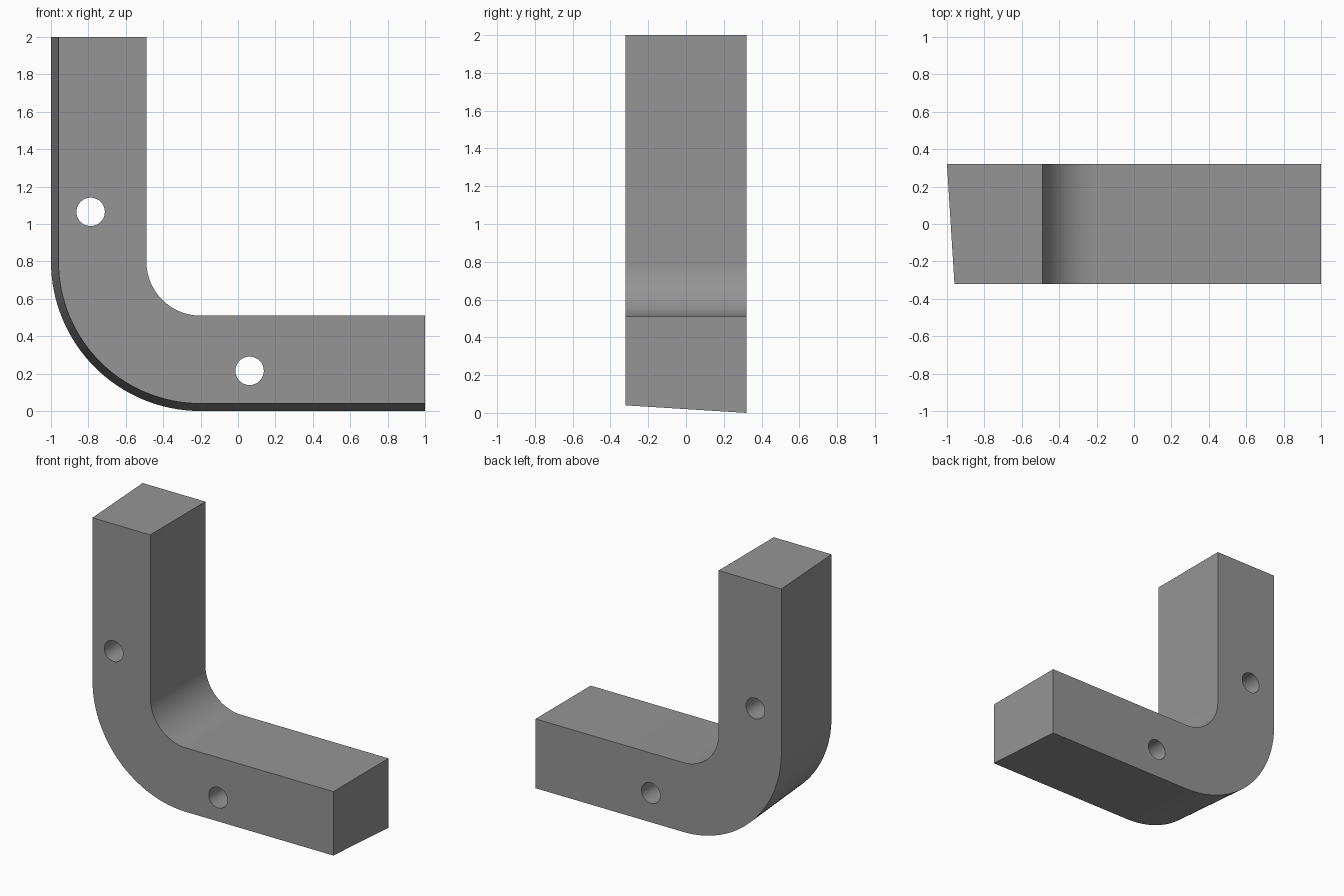
import bpy, bmesh, math

if "Cube" in bpy.data.objects:
    bpy.data.objects.remove(bpy.data.objects["Cube"])

HALF_DEPTH = 0.32
CX, CZ = -0.2, 0.8           # shared centre of the inner and outer bends
R_INNER, R_FRONT, R_BACK = 0.29, 0.76, 0.80
STEPS = 32

grey = bpy.data.materials.new("mid_grey")
grey.diffuse_color = (0.3, 0.3, 0.3, 1)
grey.use_nodes = True
grey.node_tree.nodes["Principled BSDF"].inputs["Base Color"].default_value = grey.diffuse_color


def arc(radius):
    """Quarter bend from the upright to the foot."""
    return [(CX + radius * math.cos(a), CZ + radius * math.sin(a))
            for a in (math.pi + math.pi / 2 * i / STEPS for i in range(STEPS + 1))]


def outline(outer_radius):
    """L-shaped side profile with rounded corner."""
    outer = [(CX - outer_radius, 2.0)] + arc(outer_radius) + [(1.0, CZ - outer_radius)]
    inner = [(CX - R_INNER, 2.0)] + arc(R_INNER) + [(1.0, CZ - R_INNER)]
    return outer + inner[::-1]


# Bracket body: outer edge drafts outward toward the back
bm = bmesh.new()
front = [bm.verts.new((x, -HALF_DEPTH, z)) for x, z in outline(R_FRONT)]
back = [bm.verts.new((x, HALF_DEPTH, z)) for x, z in outline(R_BACK)]
bm.faces.new(front)
bm.faces.new(back[::-1])
n = len(front)
for i in range(n):
    j = (i + 1) % n
    bm.faces.new((front[j], front[i], back[i], back[j]))
bmesh.ops.recalc_face_normals(bm, faces=bm.faces)
mesh = bpy.data.meshes.new("corner_bracket")
bm.to_mesh(mesh)
bm.free()
mesh.materials.append(grey)
bracket = bpy.data.objects.new("corner_bracket", mesh)
bpy.context.collection.objects.link(bracket)

# Two through holes, one in each arm
cutters = []
for name, x, z in (("upright_hole", -0.788, 1.065), ("foot_hole", 0.062, 0.215)):
    bpy.ops.mesh.primitive_cylinder_add(vertices=48, radius=0.076, depth=1.0,
                                        location=(x, 0, z), rotation=(math.pi / 2, 0, 0))
    cutter = bpy.context.object
    cutter.name = name
    cutter.hide_render = True
    cutter.data.materials.append(grey)
    mod = bracket.modifiers.new(name, 'BOOLEAN')
    mod.operation = 'DIFFERENCE'
    mod.solver = 'EXACT'
    mod.object = cutter
    cutters.append(cutter)

# Apply the holes, then smooth the bends
bpy.ops.object.select_all(action='DESELECT')
bracket.select_set(True)
bpy.context.view_layer.objects.active = bracket
for mod in list(bracket.modifiers):
    bpy.ops.object.modifier_apply(modifier=mod.name)
for cutter in cutters:
    bpy.data.objects.remove(cutter, do_unlink=True)
bpy.ops.object.shade_smooth_by_angle(angle=math.radians(30))
